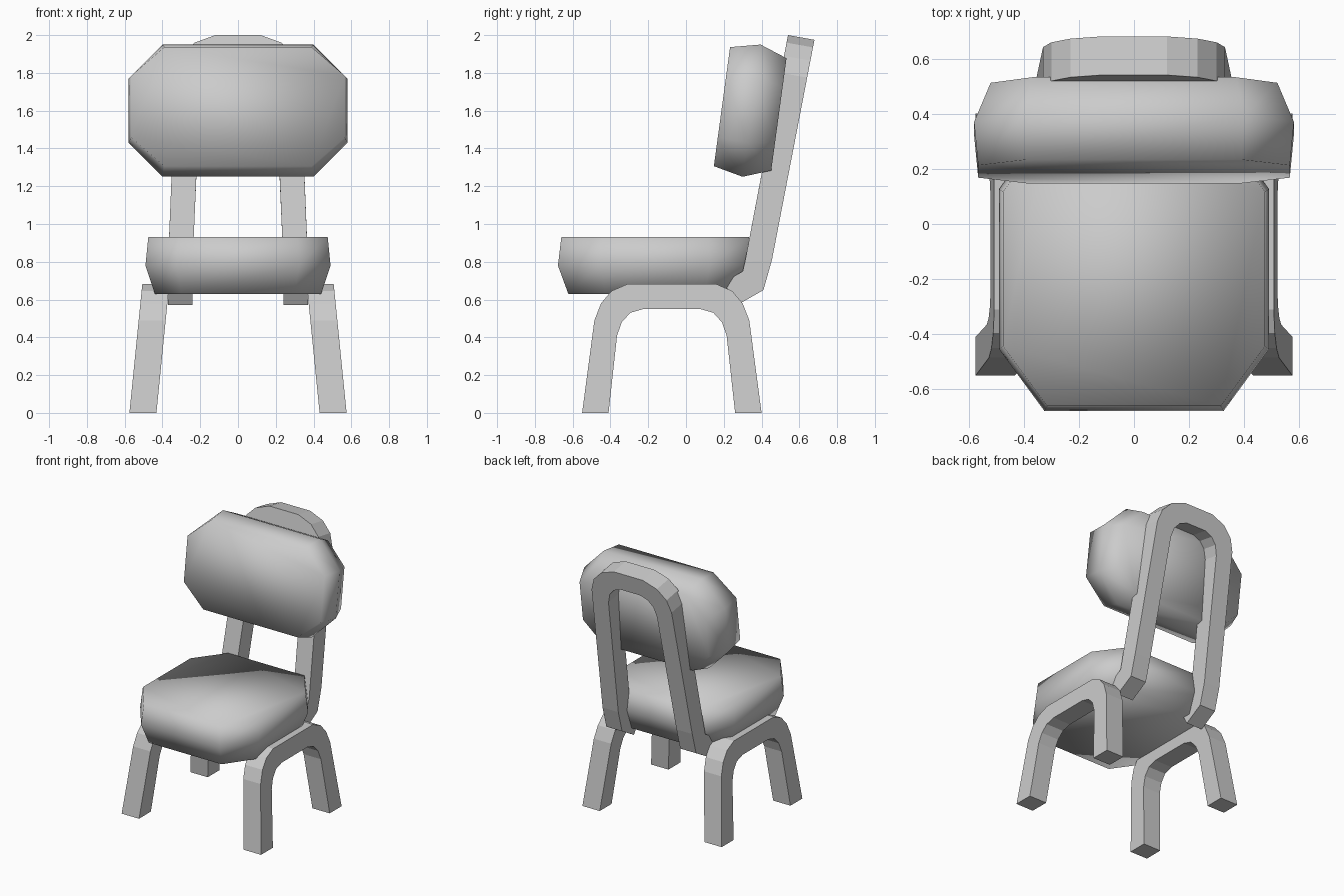
import bpy, bmesh
from mathutils import Vector

if "Cube" in bpy.data.objects:
    bpy.data.objects.remove(bpy.data.objects["Cube"])


def loft(name, rings, smooth=False):
    """Skin a list of equal-length closed rings and cap both ends."""
    bm = bmesh.new()
    vs = [[bm.verts.new(p) for p in r] for r in rings]
    n = len(rings[0])
    for a, b in zip(vs, vs[1:]):
        for i in range(n):
            j = (i + 1) % n
            bm.faces.new((a[i], a[j], b[j], b[i]))
    bm.faces.new(vs[0])
    bm.faces.new(vs[-1])
    bmesh.ops.recalc_face_normals(bm, faces=bm.faces)
    for f in bm.faces:
        f.smooth = smooth
    me = bpy.data.meshes.new(name)
    bm.to_mesh(me)
    bm.free()
    ob = bpy.data.objects.new(name, me)
    bpy.context.collection.objects.link(ob)
    return ob


def cushion(name, layers, centre, up, normal):
    """Octagonal cushion; layers are (depth, half_x, half_v, corner_x, corner_v)."""
    rings = []
    for d, hx, hv, cx, cv in layers:
        outline = [(hx, -cv), (hx, cv), (cx, hv), (-cx, hv),
                   (-hx, cv), (-hx, -cv), (-cx, -hv), (cx, -hv)]
        rings.append([centre + Vector((x, 0, 0)) + up * v + normal * d
                      for x, v in outline])
    return loft(name, rings, True)


# Seat cushion
cushion("seat_cushion",
        [(-0.15, 0.44, 0.46, 0.30, 0.26),
         (0.0, 0.49, 0.515, 0.325, 0.29),
         (0.15, 0.475, 0.497, 0.315, 0.28)],
        Vector((0, -0.163, 0.78)), Vector((0, 1, 0)), Vector((0, 0, 1)))

# Tilted back cushion
cushion("back_cushion",
        [(-0.146, 0.52, 0.30, 0.37, 0.15),
         (0.0, 0.58, 0.353, 0.40, 0.17),
         (0.158, 0.565, 0.318, 0.39, 0.165)],
        Vector((0, 0.347, 1.60)), Vector((0, 0.135, 0.991)),
        Vector((0, -0.991, 0.135)))

# Side leg arches: (offset from arch centre, height) for outer and inner edges
outer = [(0.475, 0), (0.41, 0.49), (0.375, 0.58), (0.32, 0.645), (0.235, 0.682)]
inner = [(0.335, 0), (0.29, 0.41), (0.265, 0.48), (0.22, 0.53), (0.15, 0.55)]
for side, label in ((1, "right"), (-1, "left")):
    rings = []
    for sy in (-1, 1):
        half = [[(side * (x - 0.1 * z), sy * y - 0.075, z)
                 for x, (y, z) in ((0.575, o), (0.432, o), (0.432, i), (0.575, i))]
                for o, i in zip(outer, inner)]
        rings += half if sy < 0 else half[::-1]
    loft("leg_arch_" + label, rings)


# Back frame: tilted arch with short feet that kick forward under the seat
def front_y(z):
    return 0.54 - 0.193 * (2 - z)


def section(xo, zo, xi, zi):
    f = [(xo, front_y(zo), zo), (xi, front_y(zi), zi)]
    return f + [(x, y + 0.14, z - 0.025) for x, y, z in f[::-1]]


def foot(fy, fz, by, bz):
    return [(0.37, fy, fz), (0.24, fy, fz), (0.24, by, bz), (0.37, by, bz)]


half = [foot(0.20, 0.69, 0.27, 0.57),
        foot(0.30, 0.75, 0.41, 0.65),
        foot(0.312, 0.80, 0.455, 0.81),
        section(0.33, 1.80, 0.20, 1.73),
        section(0.30, 1.89, 0.18, 1.80),
        section(0.23, 1.96, 0.14, 1.845),
        section(0.12, 2.0, 0.08, 1.868)]
mirrored = [[(-x, y, z) for x, y, z in r] for r in half[::-1]]
loft("back_frame", half + mirrored)
